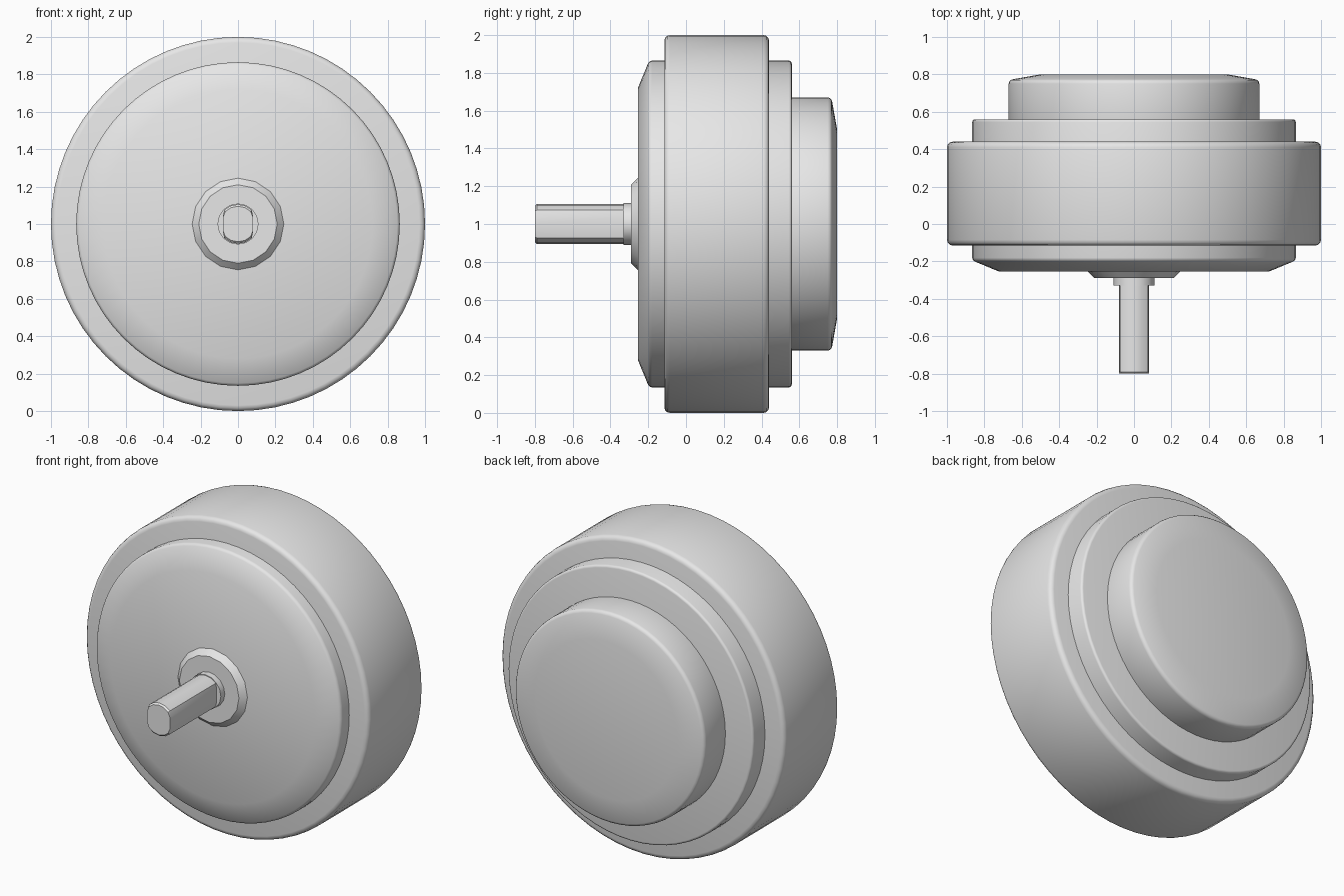
import bpy, bmesh, math

cube = bpy.data.objects.get("Cube")
if cube:
    bpy.data.objects.remove(cube, do_unlink=True)

grey = bpy.data.materials.new("light_grey")
grey.use_nodes = True
colour = (0.8, 0.8, 0.8, 1)
grey.diffuse_color = colour
grey.node_tree.nodes["Principled BSDF"].inputs["Base Color"].default_value = colour

AXIS_Z = 1.0


def turned(name, profile, sides, rounding=0, flat=None, segments=3):
    """Solid turned about the y axis from (radius, y) pairs, front to back."""
    bm = bmesh.new()
    rings = []
    for radius, y in profile:
        ring = []
        for i in range(sides):
            a = 2 * math.pi * i / sides
            x = radius * math.cos(a)
            if flat:
                x = max(-flat, min(flat, x))
            ring.append(bm.verts.new((x, y, AXIS_Z + radius * math.sin(a))))
        rings.append(ring)
    for r, s in zip(rings, rings[1:]):
        for i in range(sides):
            j = (i + 1) % sides
            bm.faces.new((r[i], r[j], s[j], s[i]))
    bm.faces.new(rings[0])
    bm.faces.new(rings[-1])
    bmesh.ops.recalc_face_normals(bm, faces=bm.faces)
    if rounding:
        rims = [e for e in bm.edges if e.calc_face_angle(0) > math.radians(50)]
        bmesh.ops.bevel(bm, geom=rims, offset=rounding, segments=segments,
                        profile=0.5, affect='EDGES')
    mesh = bpy.data.meshes.new(name)
    bm.to_mesh(mesh)
    bm.free()
    mesh.materials.append(grey)
    obj = bpy.data.objects.new(name, mesh)
    bpy.context.collection.objects.link(obj)
    bpy.ops.object.select_all(action='DESELECT')
    obj.select_set(True)
    bpy.context.view_layer.objects.active = obj
    bpy.ops.object.shade_smooth_by_angle(angle=math.radians(35))
    return obj


# Wide outer drum
turned("outer_drum", [(1.0, -0.115), (1.0, 0.44)], 64, 0.03)

# Core disc with a sloped front edge
turned("core_disc", [(0.72, -0.255), (0.865, -0.195), (0.865, 0.56)], 64, 0.015)

# Rear cap with a shallow sloped edge
turned("rear_cap", [(0.67, 0.5), (0.67, 0.77), (0.5, 0.8)], 64, 0.02)

# Chamfered collar and neck around the shaft
turned("shaft_collar", [(0.21, -0.29), (0.25, -0.25), (0.25, -0.2)], 16)
turned("shaft_neck", [(0.11, -0.33), (0.11, -0.25)], 16)

# Output shaft with two flat sides
turned("output_shaft", [(0.095, -0.8), (0.105, -0.79), (0.105, -0.3)], 16, flat=0.08)
